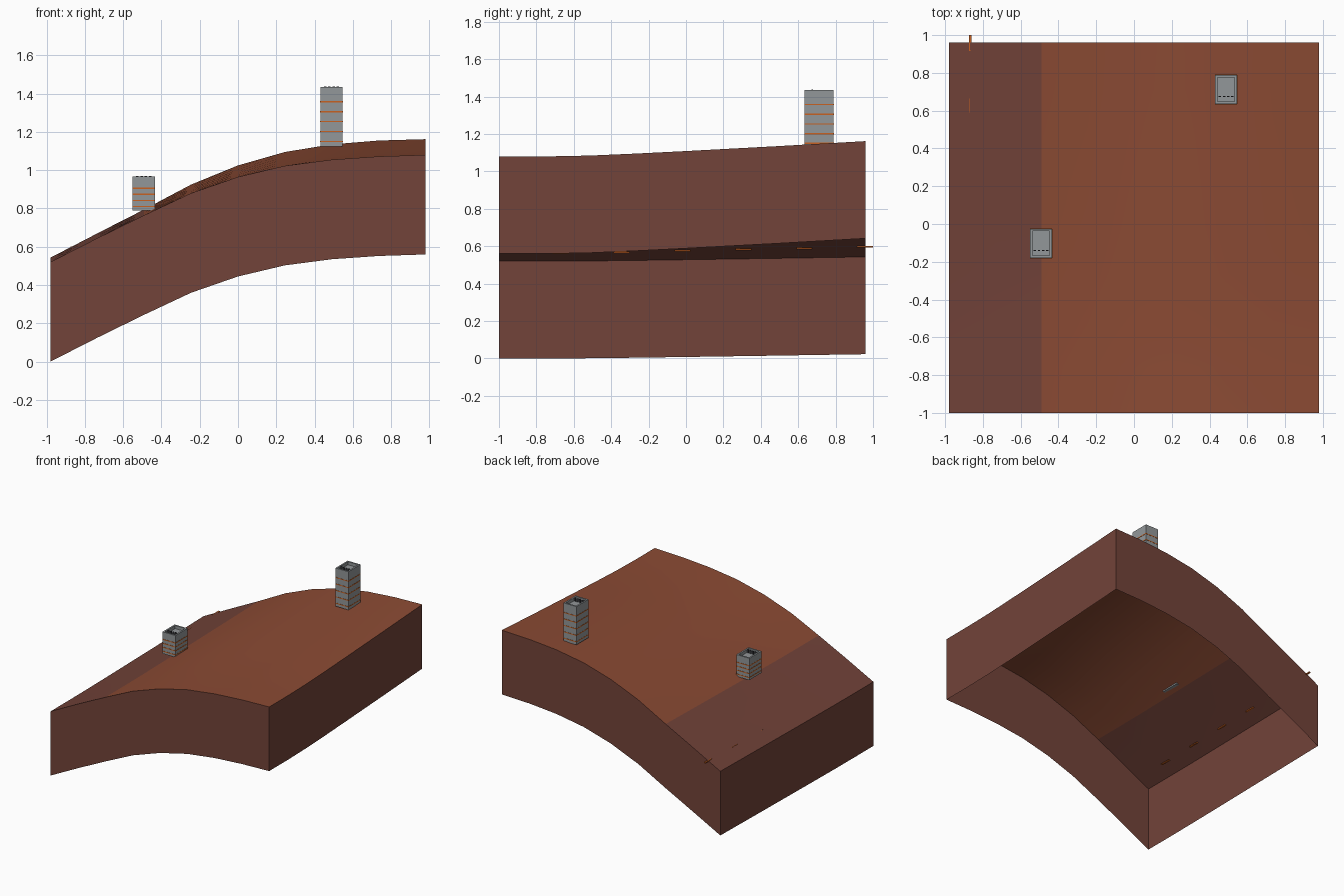
import bpy, bmesh, math

cube = bpy.data.objects.get("Cube")
if cube:
    bpy.data.objects.remove(cube, do_unlink=True)


def material(name, rgb):
    m = bpy.data.materials.new(name)
    m.use_nodes = True
    m.diffuse_color = (*rgb, 1)
    m.node_tree.nodes["Principled BSDF"].inputs["Base Color"].default_value = (*rgb, 1)
    return m


soil = material("rust soil", (0.26, 0.07, 0.034))
earth = material("dark earth", (0.17, 0.056, 0.041))
concrete = material("grey concrete", (0.29, 0.31, 0.32))
orange = material("orange light", (0.58, 0.12, 0.015))
vent_dark = material("dark vent", (0.05, 0.05, 0.06))


def finish(bm, name, mats):
    mesh = bpy.data.meshes.new(name)
    bm.to_mesh(mesh)
    bm.free()
    for m in mats:
        mesh.materials.append(m)
    obj = bpy.data.objects.new(name, mesh)
    bpy.context.collection.objects.link(obj)
    return obj


def box(name, center, size, mat):
    bm = bmesh.new()
    bmesh.ops.create_cube(bm, size=1)
    bmesh.ops.scale(bm, vec=size, verts=bm.verts)
    bmesh.ops.translate(bm, vec=center, verts=bm.verts)
    return finish(bm, name, [mat])


# Hill surface: a front and a back profile, blended along y
STEPS = 8
HALF = 0.98
DROP = 0.52
front = [0.525, 0.65, 0.77, 0.885, 0.97, 1.028, 1.06, 1.077, 1.085]
back = [0.548, 0.675, 0.80, 0.93, 1.03, 1.1, 1.14, 1.16, 1.167]
blend = [0, 0, 0.06, 0.19, 0.34, 0.5, 0.66, 0.83, 1]

bm = bmesh.new()
grid = []
for j, t in enumerate(blend):
    y = -1 + 2 * HALF * j / STEPS
    grid.append([bm.verts.new((-HALF + 2 * HALF * i / STEPS, y, f + (b - f) * t))
                 for i, (f, b) in enumerate(zip(front, back))])
for j in range(STEPS):
    for i in range(STEPS):
        face = bm.faces.new((grid[j][i], grid[j][i + 1], grid[j + 1][i + 1], grid[j + 1][i]))
        face.material_index = 1 if i < 2 else 0

# Skirt: rim edges dropped straight down, open underneath
rim = [e for e in bm.edges if e.is_boundary]
ext = bmesh.ops.extrude_edge_only(bm, edges=rim)["geom"]
bmesh.ops.translate(bm, vec=(0, 0, -DROP),
                    verts=[g for g in ext if isinstance(g, bmesh.types.BMVert)])
for g in ext:
    if isinstance(g, bmesh.types.BMFace):
        g.material_index = 1
bmesh.ops.recalc_face_normals(bm, faces=bm.faces)
if sum(f.normal.z for f in bm.faces) < 0:
    bmesh.ops.reverse_faces(bm, faces=bm.faces)
lowest = min(v.co.z for v in bm.verts)
bmesh.ops.translate(bm, vec=(0, 0, -lowest), verts=bm.verts)
hill = finish(bm, "hill_block", [soil, earth])
bpy.ops.object.select_all(action="DESELECT")
hill.select_set(True)
bpy.context.view_layer.objects.active = hill
bpy.ops.object.shade_smooth_by_angle(angle=math.radians(30))


# Towers: hollow-topped block, light bands and a row of roof vents
def tower(name, x, y, bottom, top, bands):
    w, d = 0.116, 0.155
    bm = bmesh.new()
    bmesh.ops.create_cube(bm, size=1)
    bmesh.ops.scale(bm, vec=(w, d, top - bottom), verts=bm.verts)
    bmesh.ops.translate(bm, vec=(x, y, (top + bottom) / 2), verts=bm.verts)
    bm.normal_update()
    roof = max(bm.faces, key=lambda f: f.normal.z)
    bmesh.ops.inset_region(bm, faces=[roof], thickness=0.018)
    pit = bmesh.ops.extrude_discrete_faces(bm, faces=[roof])["faces"][0]
    bmesh.ops.translate(bm, vec=(0, 0, -0.025), verts=pit.verts)
    finish(bm, name + "_block", [concrete])
    for k, z in enumerate(bands):
        for s in (-1, 1):
            box(f"{name}_band_y_{k}", (x, y + s * d / 2, z), (w, 0.003, 0.007), orange)
            box(f"{name}_band_x_{k}", (x + s * w / 2, y, z), (0.003, d, 0.007), orange)
    for k in range(4):
        box(f"{name}_vent_{k}", (x + (k - 1.5) * 0.022, y - 0.037, top - 0.01),
            (0.013, 0.006, 0.026), vent_dark)


tower("tall_tower", 0.488, 0.712, 1.125, 1.435, [1.15 + 0.052 * k for k in range(5)])
tower("short_tower", -0.492, -0.103, 0.79, 0.967, [0.81 + 0.032 * k for k in range(4)])

# Dashes: row of thin markers just beneath the low edge
for k in range(6):
    box(f"path_dash_{k}", (-0.868, -0.67 + 0.3255 * k, 0.562 + 0.007 * k),
        (0.013, 0.085, 0.008), orange)
